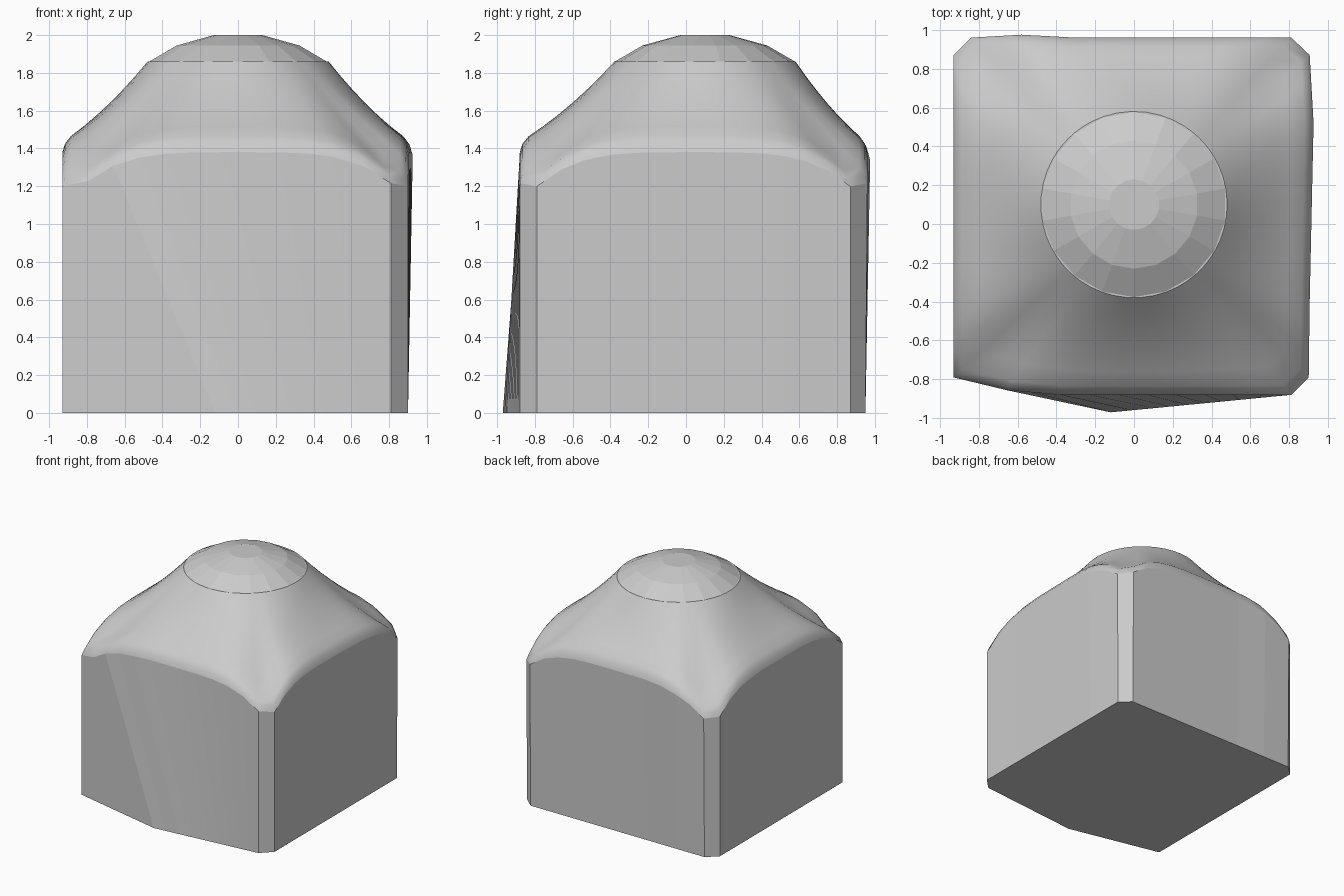
import bpy, bmesh, math

if "Cube" in bpy.data.objects:
    bpy.data.objects.remove(bpy.data.objects["Cube"])

CY = 0.1  # the dome axis sits slightly behind centre

# wall outline: (bottom x, y, top x, y), counter-clockwise
outline = [(-.93, -.79, -.93, -.79), (-.12, -.97, -.66, -.855),
           (.1, -.949, -.38, -.88), (.81, -.88, .81, -.88),
           (.9, -.79, .9, -.79), (.9, -.4, .905, -.4), (.9, .52, .925, .52),
           (.9, .87, .905, .87), (.81, .95, .81, .96), (-.3, .95, -.3, .96),
           (-.58, .95, -.58, .975), (-.84, .95, -.84, .96),
           (-.93, .87, -.93, .87)]


def lerp(a, b, t):
    return a + (b - a) * t


def add_object(name, bm):
    bmesh.ops.recalc_face_normals(bm, faces=bm.faces)
    me = bpy.data.meshes.new(name)
    bm.to_mesh(me)
    bm.free()
    ob = bpy.data.objects.new(name, me)
    bpy.context.collection.objects.link(ob)
    return ob


def loft(bm, rings, smooth_from):
    loops = [[bm.verts.new(p) for p in r] for r in rings]
    n = len(loops[0])
    for k in range(len(loops) - 1):
        for i in range(n):
            j = (i + 1) % n
            f = bm.faces.new((loops[k][i], loops[k][j],
                              loops[k + 1][j], loops[k + 1][i]))
            f.smooth = k >= smooth_from
    bm.faces.new(loops[0][::-1])
    bm.faces.new(loops[-1])


# subdivide long outline edges
points = []
for i, a in enumerate(outline):
    b = outline[(i + 1) % len(outline)]
    steps = max(1, round(math.hypot(b[2] - a[2], b[3] - a[3]) / 0.14))
    points += [tuple(lerp(p, q, s / steps) for p, q in zip(a, b)) for s in range(steps)]


def wall_top(x, y):
    t = min(1, min(abs(x), abs(y - 0.04)) / 0.84)
    return 1.38 - 0.19 * t ** 4


# body: straight walls, rounded eave, then roof blending square to circle
base = [(p[0], p[1], 0) for p in points]
top = [(p[2], p[3], wall_top(p[2], p[3])) for p in points]
mid_eave = [(x * .985, CY + (y - CY) * .985, z + .045) for x, y, z in top]
eave = [(x * .952, CY + (y - CY) * .952, z + .085) for x, y, z in top]
rings = [base, top, mid_eave, eave]
for k in range(1, 7):
    s = k / 6
    ring = []
    for x, y, z in eave:
        d = math.hypot(x, y - CY)
        r = 0.48 / d
        ring.append((lerp(x, x * r, s), lerp(y, CY + (y - CY) * r, s),
                     lerp(z, 1.86, s) - 0.1 * s * (1 - s)))
    rings.append(ring)
bm = bmesh.new()
loft(bm, rings, 1)
add_object("body", bm)

# faceted dome cap
bm = bmesh.new()
loft(bm, [[(r * math.cos(a), CY + r * math.sin(a), z)
           for a in (2 * math.pi * (i + .5) / 18 for i in range(18))]
          for r, z in ((.485, 1.855), (.33, 1.945), (.13, 2.0))], 9)
add_object("dome_cap", bm)
